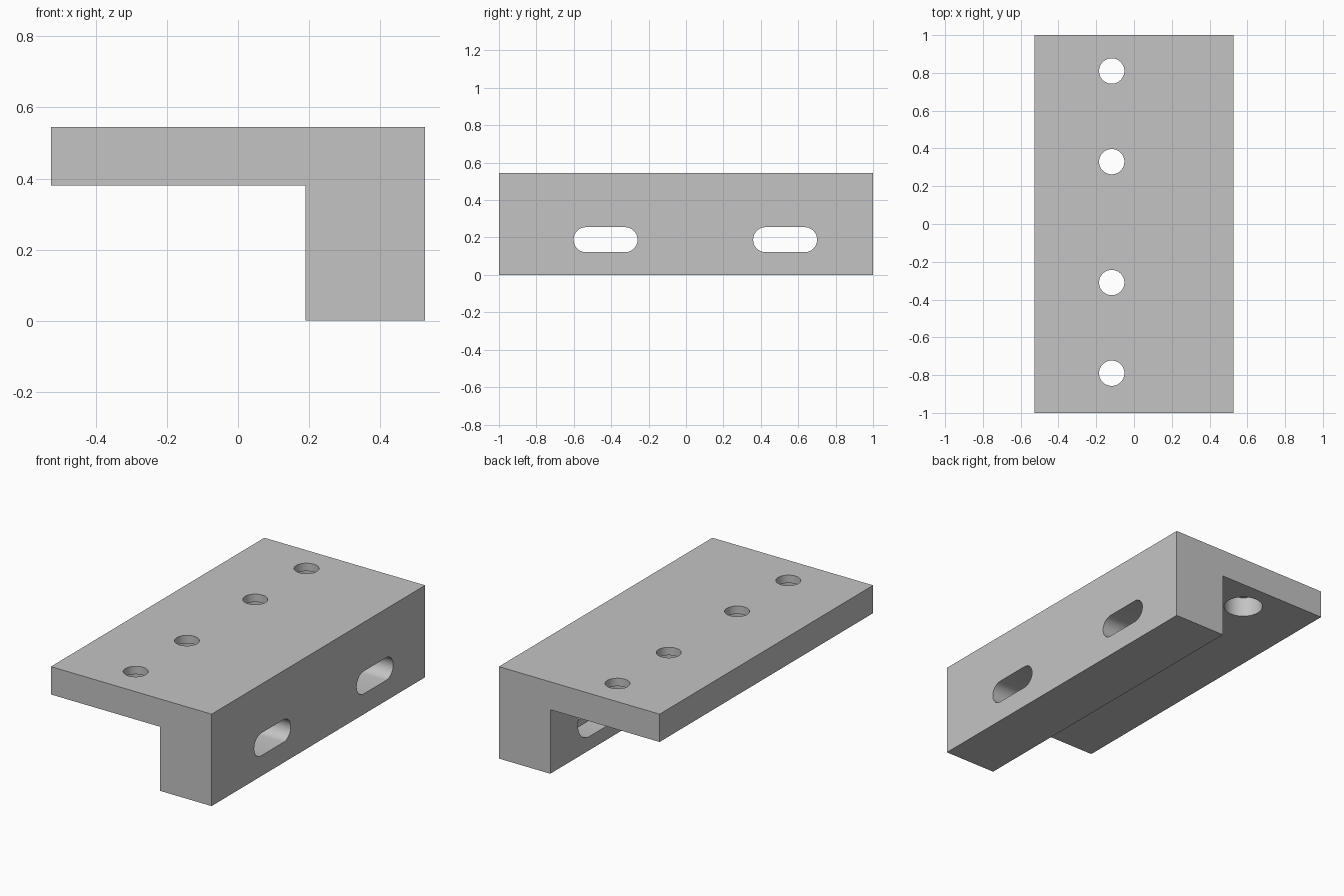
import bpy, bmesh, math
from mathutils import Matrix, Vector

if "Cube" in bpy.data.objects:
    bpy.data.objects.remove(bpy.data.objects["Cube"], do_unlink=True)

# Overall sizes
HALF_W, HALF_L, HEIGHT = 0.527, 1.0, 0.545
PLATE_Z, LEG_X = 0.38, 0.19
BORE_R, RECESS_R, RECESS_DEPTH = 0.067, 0.107, 0.118

grey = bpy.data.materials.new("plain_grey")
grey.use_nodes = True
colour = (0.55, 0.55, 0.55, 1)
grey.diffuse_color = colour
grey.node_tree.nodes["Principled BSDF"].inputs["Base Color"].default_value = colour


def prism(name, outline, depth, matrix):
    """Extrude a flat outline along its local z, then place it."""
    bm = bmesh.new()
    face = bm.faces.new([bm.verts.new((u, v, 0)) for u, v in outline])
    grown = bmesh.ops.extrude_face_region(bm, geom=[face])["geom"]
    moved = [g for g in grown if isinstance(g, bmesh.types.BMVert)]
    bmesh.ops.translate(bm, verts=moved, vec=(0, 0, depth))
    bmesh.ops.transform(bm, matrix=matrix, verts=bm.verts)
    bmesh.ops.recalc_face_normals(bm, faces=bm.faces)
    mesh = bpy.data.meshes.new(name)
    bm.to_mesh(mesh)
    bm.free()
    mesh.materials.append(grey)
    obj = bpy.data.objects.new(name, mesh)
    bpy.context.collection.objects.link(obj)
    return obj


def pill(radius, straight=0, steps=24):
    """Outline of a slot along local x; a circle when straight is zero."""
    points = []
    for side in (1, -1):
        for i in range(steps):
            a = math.pi * ((i + 0.5) / steps - side / 2)
            points.append((side * straight + radius * math.cos(a),
                           radius * math.sin(a)))
    return points


# L-shaped body, extruded from front to back
section = [(-HALF_W, HEIGHT), (-HALF_W, PLATE_Z), (LEG_X, PLATE_Z),
           (LEG_X, 0), (HALF_W, 0), (HALF_W, HEIGHT)]
body = prism("angle_bracket", section, 2 * HALF_L,
             Matrix.Translation((0, HALF_L, 0)) @ Matrix.Rotation(math.pi / 2, 4, "X"))


def cut(outline, depth, matrix):
    cutter = prism("cutter", outline, depth, matrix)
    cutter.hide_render = True
    mod = body.modifiers.new("cut", "BOOLEAN")
    mod.operation, mod.solver, mod.object = "DIFFERENCE", "EXACT", cutter
    bpy.ops.object.modifier_apply(modifier=mod.name)
    bpy.data.objects.remove(cutter, do_unlink=True)


bpy.context.view_layer.objects.active = body
body.select_set(True)

# Round holes through the plate, recessed from below
for y in (-0.79, -0.31, 0.33, 0.81):
    place = Matrix.Translation((-0.118, y, PLATE_Z - 0.05))
    cut(pill(RECESS_R), RECESS_DEPTH + 0.05, place)
    cut(pill(BORE_R), 0.3, place)

# Long slots through the leg, recessed from the inner side
sideways = Matrix((Vector((0, 0, 1, 0)), Vector((1, 0, 0, 0)),
                   Vector((0, 1, 0, 0)), Vector((0, 0, 0, 1))))
for y in (-0.43, 0.53):
    place = Matrix.Translation((LEG_X - 0.05, y, 0.188)) @ sideways
    cut(pill(RECESS_R, 0.104), RECESS_DEPTH + 0.05, place)
    cut(pill(BORE_R, 0.104), 0.5, place)

bpy.ops.object.shade_smooth_by_angle(angle=math.radians(30))
